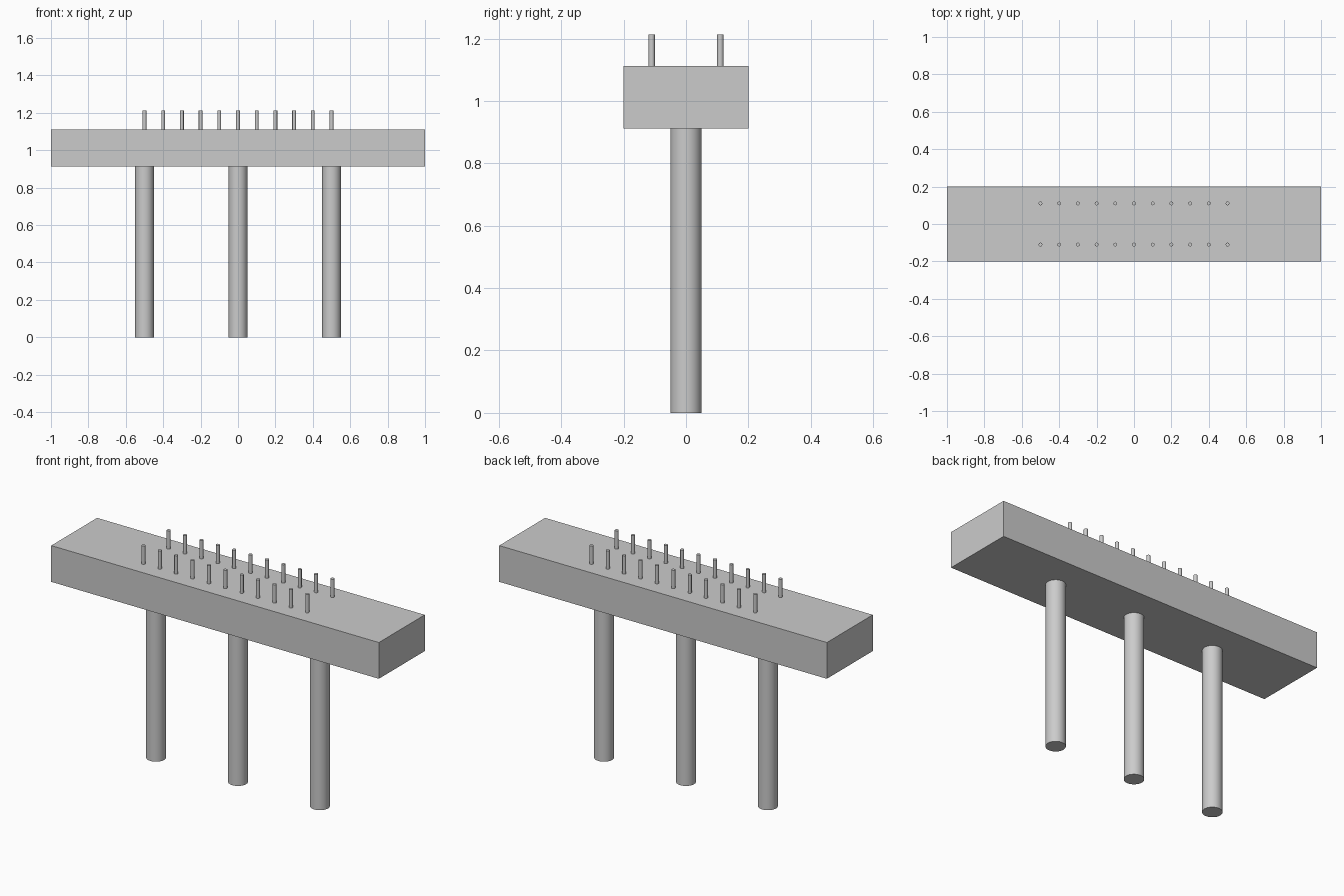
import bpy
import math

if "Cube" in bpy.data.objects:
    bpy.data.objects.remove(bpy.data.objects["Cube"])

DECK_BOTTOM, DECK_TOP, POST_TOP = 0.912, 1.112, 1.213

grey = bpy.data.materials.new("light_grey")
grey.diffuse_color = (0.6, 0.6, 0.6, 1.0)
grey.use_nodes = True
grey.node_tree.nodes["Principled BSDF"].inputs["Base Color"].default_value = grey.diffuse_color


def cylinder(name, x, y, z0, z1, radius, sides):
    """Upright smooth cylinder with sharp rims."""
    bpy.ops.mesh.primitive_cylinder_add(
        vertices=sides, radius=radius, depth=z1 - z0,
        location=(x, y, (z0 + z1) / 2))
    obj = bpy.context.object
    obj.name = name
    obj.data.materials.append(grey)
    bpy.ops.object.shade_smooth_by_angle(angle=math.radians(30))


# Deck slab
bpy.ops.mesh.primitive_cube_add(size=1, location=(0, 0, (DECK_BOTTOM + DECK_TOP) / 2))
deck = bpy.context.object
deck.name = "deck"
deck.scale = (2.0, 0.4, DECK_TOP - DECK_BOTTOM)
bpy.ops.object.transform_apply(location=False, rotation=False, scale=True)
deck.data.materials.append(grey)

# Three supporting pillars
for i, x in enumerate((-0.5, 0.0, 0.5)):
    cylinder(f"pillar_{i + 1}", x, 0, 0, DECK_BOTTOM, 0.05, 32)

# Two rows of railing posts
for side, y in (("front", -0.11), ("back", 0.11)):
    for i in range(11):
        cylinder(f"{side}_railing_post_{i + 1}", -0.5 + 0.1 * i, y,
                 DECK_TOP, POST_TOP, 0.01, 32)
